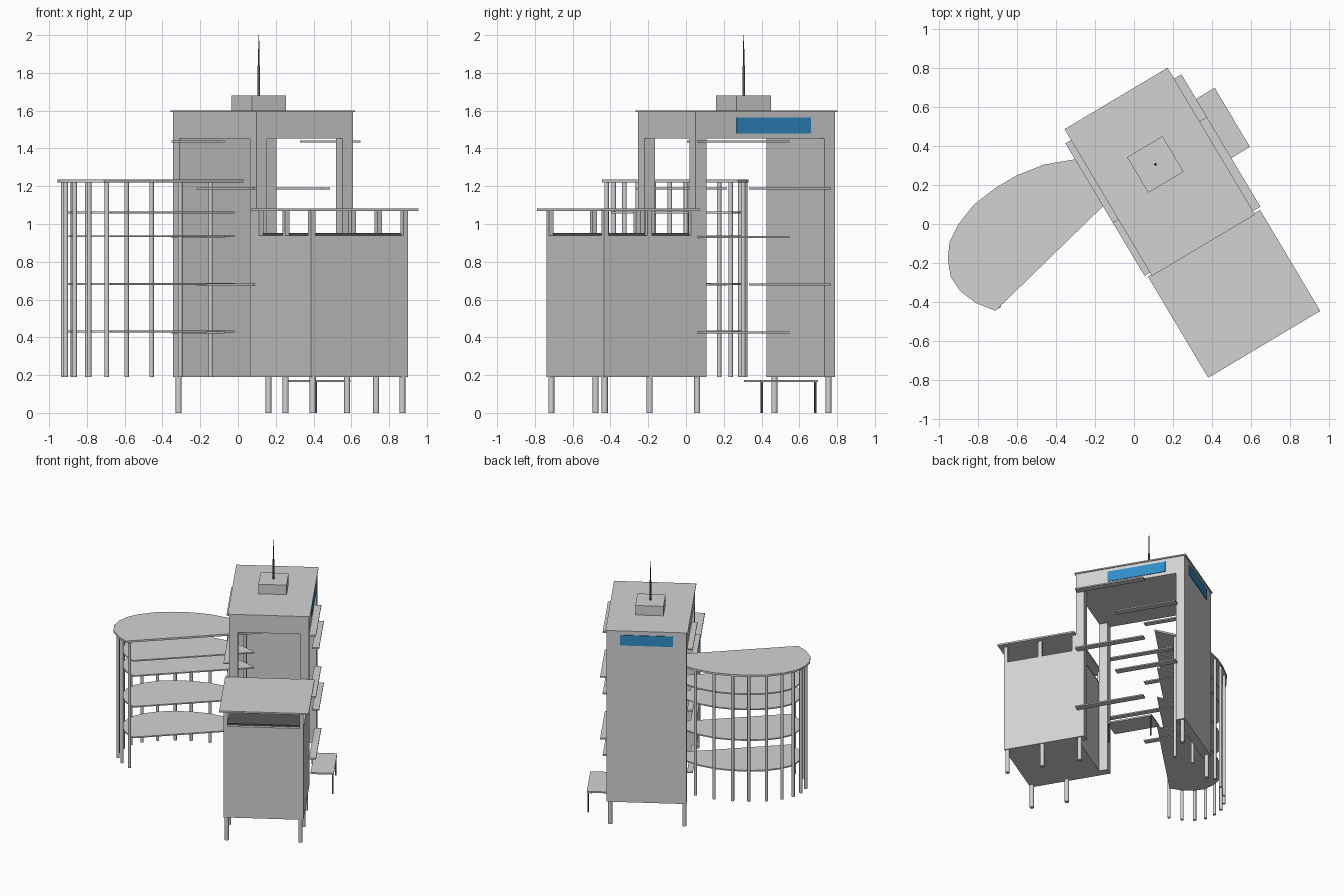
import bpy, bmesh, math
from mathutils import Matrix

if "Cube" in bpy.data.objects:
    bpy.data.objects.remove(bpy.data.objects["Cube"])

R = Matrix.Rotation(math.radians(30.8), 4, 'Z')   # the main block is turned in plan


def material(name, rgb):
    m = bpy.data.materials.new(name)
    m.diffuse_color = (*rgb, 1)
    m.use_nodes = True
    m.node_tree.nodes["Principled BSDF"].inputs["Base Color"].default_value = m.diffuse_color
    return m


GREY = material("pale_grey", (0.65, 0.65, 0.65))
DARK = material("dark_grey", (0.10, 0.10, 0.10))
BLUE = material("blue", (0.03, 0.27, 0.58))


def finish(bm, name, mat):
    bmesh.ops.recalc_face_normals(bm, faces=bm.faces)
    me = bpy.data.meshes.new(name)
    bm.to_mesh(me)
    bm.free()
    me.materials.append(mat)
    ob = bpy.data.objects.new(name, me)
    bpy.context.collection.objects.link(ob)
    return ob


def box(name, x0, x1, y0, y1, z0, z1, mat=GREY):
    """Box given by its limits in the turned frame."""
    bm = bmesh.new()
    bmesh.ops.create_cube(bm, size=1)
    for v in bm.verts:
        v.co = ((x0 + x1) / 2 + v.co.x * (x1 - x0),
                (y0 + y1) / 2 + v.co.y * (y1 - y0),
                (z0 + z1) / 2 + v.co.z * (z1 - z0))
    bm.transform(R)
    return finish(bm, name, mat)


def rod(name, x, y, z0, z1, r, mat=GREY, turned=True, sides=12, r2=None):
    bm = bmesh.new()
    bmesh.ops.create_cone(bm, cap_ends=True, segments=sides, radius1=r,
                          radius2=r if r2 is None else r2, depth=z1 - z0,
                          matrix=Matrix.Translation((x, y, (z0 + z1) / 2)))
    if turned:
        bm.transform(R)
    for f in bm.faces:
        f.smooth = len(f.verts) == 4
    for e in bm.edges:
        e.smooth = all(f.smooth for f in e.link_faces)
    return finish(bm, name, mat)


# Tower: back slab, two front columns, top storey, roof
X0, X1, Y0, Y1 = -0.047, 0.55, -0.268, 0.591
box("tower_back_slab", X0, X1, Y1 - 0.066, Y1, 0.19, 1.452)
box("tower_column_left", X0, X0 + 0.066, Y0, Y0 + 0.066, 0.19, 1.452)
box("tower_column_right", X1 - 0.066, X1, Y0, Y0 + 0.066, 0.19, 1.452)
box("tower_top_storey", X0, X1, Y0, Y1, 1.452, 1.592)
box("tower_roof", X0 - 0.01, X1 + 0.008, Y0 - 0.008, Y1 + 0.009, 1.592, 1.602)
box("roof_housing", 0.145, 0.356, 0.10, 0.312, 1.602, 1.68)
rod("mast_base", 0.251, 0.206, 1.68, 1.84, 0.007, DARK)
rod("mast_tip", 0.251, 0.206, 1.84, 2.0, 0.004, DARK, r2=0.002)

# Blue panels on the right and back faces
box("blue_panel_right", X1, X1 + 0.005, -0.017, 0.439, 1.48, 1.565, BLUE)
box("blue_panel_back", 0.055, 0.45, Y1, Y1 + 0.005, 1.48, 1.565, BLUE)

# Staggered sunshade ledges on both long sides
for i, z in enumerate((0.425, 0.68, 0.932, 1.187, 1.437)):
    front, back = (-0.256, 0.28), (0.06, 0.535)
    l, r = (back, front) if i % 2 == 0 else (front, back)
    box("ledge_left", -0.09, X0, *l, z - 0.005, z + 0.005)
    box("ledge_right", X1, 0.602, *r, z - 0.005, z + 0.005)

# Low block with open roof terrace
LY = -0.833
box("low_block", X0, X1, LY, Y0, 0.19, 0.94)
box("terrace_deck", X0 + 0.025, X1 - 0.025, LY + 0.025, Y0, 0.94, 0.953, DARK)
box("terrace_roof", -0.077, 0.592, -0.872, Y0, 1.07, 1.083)
for px in (X0, X1 - 0.028):
    for py in (LY, (LY + Y0) / 2 - 0.014, Y0 - 0.028):
        box("terrace_post", px, px + 0.028, py, py + 0.028, 0.94, 1.07)

# Round legs
for x, y in ((-0.025, -0.815), (0.527, -0.815), (-0.028, -0.54), (0.53, -0.54),
             (0.527, -0.245), (-0.03, 0.563), (0.525, 0.565)):
    rod("leg", x, y, 0, 0.19, 0.016)

# Entrance canopy
box("entrance_canopy", 0.54, 0.713, 0.035, 0.388, 0.163, 0.175)
for y in (0.046, 0.377):
    box("canopy_leg", 0.699, 0.709, y - 0.005, y + 0.005, 0, 0.163, DARK)

# Curved wing: roof, floors and a row of columns along the curve
CURVE = [(-0.71, -0.445), (-0.81, -0.405), (-0.89, -0.345), (-0.94, -0.27),
         (-0.955, -0.18), (-0.945, -0.09), (-0.90, 0.0), (-0.82, 0.10),
         (-0.71, 0.185), (-0.60, 0.25), (-0.46, 0.305), (-0.30, 0.332),
         (-0.13, 0.32), (0.03, 0.275)]


def shrink(p, s):
    return (-0.42 + (p[0] + 0.42) * s, p[1] * s)


def slab(name, s, z, t):
    bm = bmesh.new()
    f = bm.faces.new([bm.verts.new((*shrink(p, s), z)) for p in CURVE])
    g = bmesh.ops.extrude_face_region(bm, geom=[f])
    bmesh.ops.translate(bm, vec=(0, 0, t),
                        verts=[v for v in g["geom"] if isinstance(v, bmesh.types.BMVert)])
    return finish(bm, name, GREY)


slab("wing_roof", 1.0, 1.22, 0.015)
for z in (0.43, 0.682, 0.935, 1.06):
    slab("wing_floor", 0.89, z - 0.005, 0.01)
for p in CURVE[:-1]:
    rod("wing_column", *shrink(p, 0.945), 0.19, 1.22, 0.012, turned=False)
